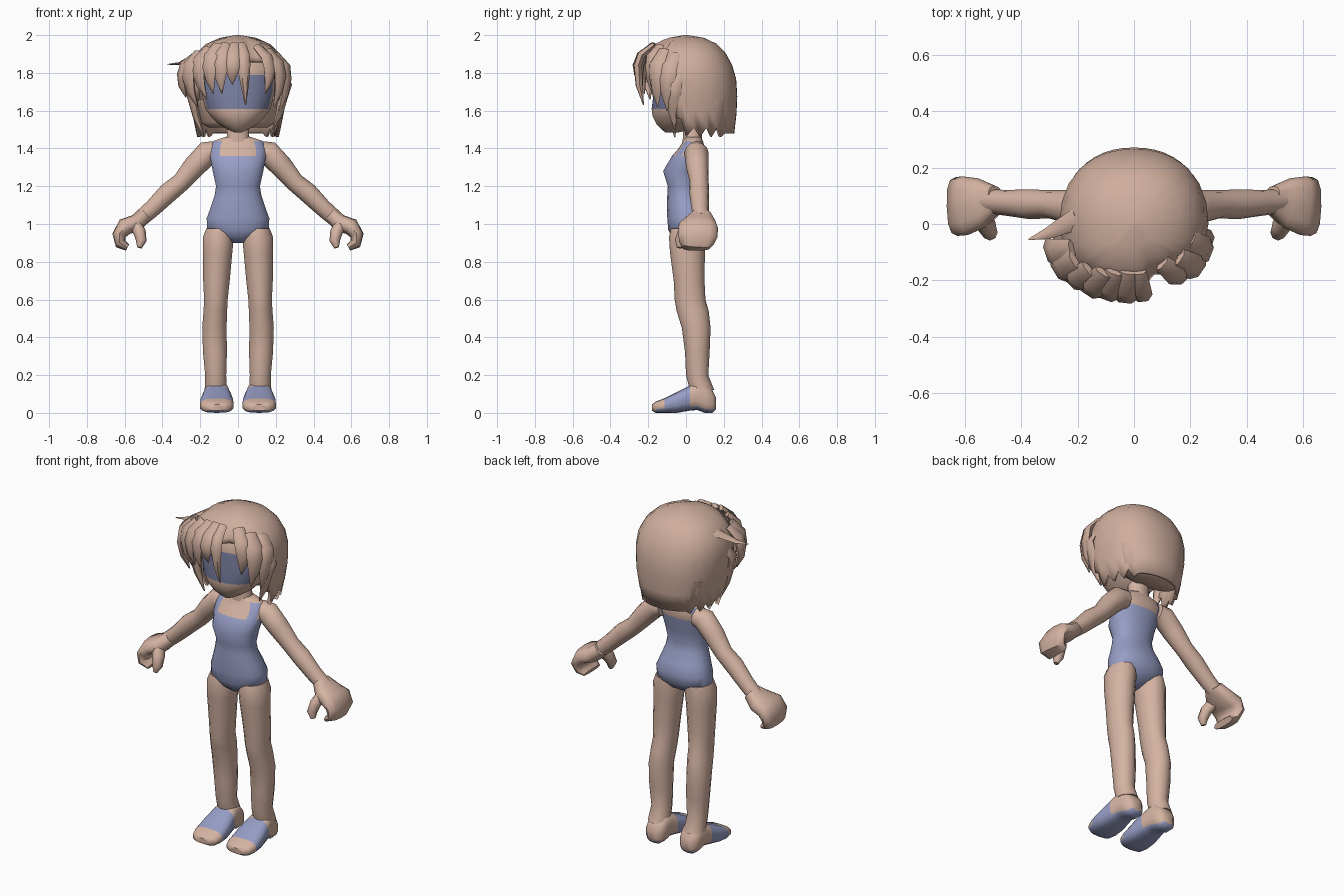
import bpy, bmesh, math
from mathutils import Vector


def material(name, rgb):
    m = bpy.data.materials.new(name)
    m.diffuse_color = (*rgb, 1)
    return m


SKIN = material("warm skin", (0.66, 0.45, 0.36))
HAIR = material("tan hair", (0.62, 0.42, 0.335))
BLUE = material("soft blue", (0.31, 0.34, 0.56))
BAND = material("dusky blue", (0.20, 0.22, 0.37))


def rounded(a, p):
    """Point on a unit superellipse; p < 1 is boxier."""
    c, s = math.cos(a), math.sin(a)
    return math.copysign(abs(c) ** p, c), math.copysign(abs(s) ** p, s)


def loft(name, rings, mats, rule=None, mirror=False):
    """Skin closed rings, cap both ends, colour faces by a rule."""
    bm = bmesh.new()
    vs = [[bm.verts.new(p) for p in r] for r in rings]
    n = len(rings[0])
    for a, b in zip(vs, vs[1:]):
        for i in range(n):
            j = (i + 1) % n
            bm.faces.new((a[i], a[j], b[j], b[i]))
    bm.faces.new(vs[0])
    bm.faces.new(vs[-1])
    bmesh.ops.recalc_face_normals(bm, faces=bm.faces)
    if rule:
        for f in bm.faces:
            f.material_index = rule(f.calc_center_median(), f.normal)
    return finish(name, bm, mats, mirror)


def finish(name, bm, mats, mirror=False):
    me = bpy.data.meshes.new(name)
    bm.to_mesh(me)
    bm.free()
    for m in mats:
        me.materials.append(m)
    ob = bpy.data.objects.new(name, me)
    bpy.context.collection.objects.link(ob)
    if mirror:
        ob.modifiers.new("mirror", 'MIRROR')
    return ob


def stack(sections, n=16, p=0.9):
    """Horizontal rings from (z, x centre, half width, y front, y back)."""
    rings = []
    for z, cx, hx, y0, y1 in sections:
        pts = [rounded(2 * math.pi * (i + 0.5) / n, p) for i in range(n)]
        rings.append([Vector((cx + hx * c, (y0 + y1) / 2 + (y1 - y0) / 2 * s, z)) for c, s in pts])
    return rings


def tube(path, side, n=10, p=1.0):
    """Rings along a path of (x, y, z, half width along side, half thickness)."""
    pts = [Vector(q[:3]) for q in path]
    rings = []
    for k, q in enumerate(path):
        t = (pts[min(k + 1, len(pts) - 1)] - pts[max(k - 1, 0)]).normalized()
        u = Vector(side)
        u = (u - t * t.dot(u)).normalized()
        v = t.cross(u)
        ring = []
        for i in range(n):
            c, s = rounded(2 * math.pi * i / n, p)
            ring.append(pts[k] + u * c * q[3] + v * s * q[4])
        rings.append(ring)
    return rings


# Torso with swimsuit: blue below the neckline, plus shoulder straps
def suit(c, n):
    return 1 if c.z < 1.365 or (0.095 < abs(c.x) < 0.135 and c.z < 1.445) else 0


loft("torso", stack([
    (0.90, 0, 0.03, -0.04, 0.03), (0.93, 0, 0.10, -0.075, 0.08),
    (0.97, 0, 0.165, -0.095, 0.115), (1.03, 0, 0.167, -0.10, 0.125),
    (1.09, 0, 0.145, -0.102, 0.105), (1.15, 0, 0.125, -0.10, 0.075),
    (1.20, 0, 0.117, -0.097, 0.065), (1.28, 0, 0.135, -0.122, 0.08),
    (1.36, 0, 0.15, -0.075, 0.095), (1.40, 0, 0.15, -0.04, 0.10),
    (1.44, 0, 0.13, -0.015, 0.09), (1.46, 0, 0.07, -0.01, 0.08)], 24), [SKIN, BLUE], suit)
loft("neck", stack([(1.42, 0, 0.075, -0.02, 0.09), (1.47, 0, 0.06, -0.018, 0.085),
                    (1.58, 0, 0.06, -0.02, 0.09)], 12), [SKIN])

# Legs
loft("legs", stack([
    (0.16 - 0.04, 0.118, 0.06, 0.02, 0.15), (0.20, 0.118, 0.057, 0.0, 0.118),
    (0.32, 0.122, 0.065, -0.005, 0.125), (0.45, 0.125, 0.066, -0.022, 0.13),
    (0.54, 0.12, 0.064, -0.05, 0.12), (0.60, 0.117, 0.064, -0.06, 0.103),
    (0.70, 0.114, 0.072, -0.065, 0.098), (0.85, 0.108, 0.08, -0.085, 0.10),
    (0.93, 0.104, 0.084, -0.09, 0.105), (0.975, 0.10, 0.07, -0.08, 0.10)], 14, 1.0),
    [SKIN], mirror=True)

# Feet with a blue strap and sole: (y, half width, bottom, top)
feet = [(-0.18, 0.045, 0.012, 0.045), (-0.16, 0.076, 0.0, 0.06), (-0.115, 0.09, 0.0, 0.077),
        (-0.05, 0.087, 0.0, 0.11), (0.02, 0.076, 0.012, 0.145), (0.06, 0.066, 0.015, 0.165),
        (0.10, 0.064, 0.0, 0.165), (0.14, 0.055, 0.0, 0.12), (0.16, 0.03, 0.02, 0.08)]
rings = []
for y, w, z0, z1 in feet:
    pts = [rounded(2 * math.pi * (i + 0.5) / 14, 0.7) for i in range(14)]
    rings.append([Vector((0.112 + w * c, y, (z0 + z1) / 2 + (z1 - z0) / 2 * s)) for c, s in pts])
loft("feet", rings, [SKIN, BLUE],
     lambda c, n: 1 if -0.115 < c.y < 0.02 or n.z < -0.6 or (c.y > 0.06 and c.z < 0.02) else 0, True)

# Arms, palms with curled fingers, thumbs
arm = [(0.11, .055, 1.385, .055), (0.16, .055, 1.378, .064), (0.23, .06, 1.305, .06),
       (0.30, .07, 1.222, .05), (0.37, .07, 1.165, .053), (0.45, .075, 1.085, .046),
       (0.52, .08, 1.025, .043)]
loft("arms", tube([(*a, a[3]) for a in arm], (0, 1, 0), 12), [SKIN], mirror=True)
loft("hands", tube([
    (0.49, .085, 1.05, .05, .04), (0.54, .075, 1.005, .088, .046), (0.60, .065, .985, .105, .046),
    (0.63, .062, .94, .105, .036), (0.622, .055, .895, .09, .03), (0.585, .055, .875, .075, .018)],
    (0, 1, 0), 12, 0.75), [SKIN], mirror=True)
loft("thumbs", tube([(0.545, .03, 1.0, .04, .035), (0.52, -.01, .955, .036, .033),
                     (0.512, -.03, .91, .03, .028), (0.522, -.035, .875, .015, .013)],
                    (0, 1, 0), 8), [SKIN], mirror=True)

# Head with a blue band across the eyes
loft("head", stack([
    (1.485, 0, 0.02, -0.11, -0.04), (1.50, 0, 0.055, -0.13, 0.03), (1.53, 0, 0.105, -0.158, 0.08),
    (1.57, 0, 0.145, -0.178, 0.12), (1.61, 0, 0.175, -0.183, 0.14), (1.70, 0, 0.195, -0.172, 0.16),
    (1.79, 0, 0.20, -0.175, 0.17), (1.87, 0, 0.18, -0.165, 0.16), (1.93, 0, 0.12, -0.10, 0.10)], 24),
    [SKIN, BAND], lambda c, n: 1 if 1.61 < c.z < 1.79 and n.y < -0.3 else 0)

# Hair cap: profile rows of (z, half width, front depth, back depth)
PROFILE = [(2.0, .012, .01, .01), (1.985, .10, .10, .10), (1.95, .175, .17, .17),
           (1.90, .225, .21, .215), (1.83, .258, .225, .25), (1.75, .265, .23, .27),
           (1.65, .255, .215, .272), (1.55, .235, .2, .265), (1.44, .212, .18, .25)]


def profile_at(z):
    for a, b in zip(PROFILE, PROFILE[1:]):
        if z >= b[0]:
            t = (a[0] - z) / (a[0] - b[0])
            return [a[k] + (b[k] - a[k]) * t for k in (1, 2, 3)]
    return PROFILE[-1][1:]


N = 48
cap = [[] for _ in PROFILE]
for i in range(N):
    a = 2 * math.pi * i / N
    c, s = rounded(a, 0.9)
    f = -math.sin(a)
    bottom = 1.86 if f > 0.66 else 1.48 + 0.38 * max(0, f)
    if -0.75 < f < 0.66:                       # jagged side tips
        bottom += 0.03 if i % 2 else -0.02
    for k, row in enumerate(PROFILE):
        z = 2 - (2 - row[0]) * (2 - bottom) / 0.56
        rx, yf, yb = profile_at(z)
        if c > 0.25:                           # flatter on the parted side
            yf *= 0.85
        cap[k].append(Vector((rx * c, s * (yb if s > 0 else yf), z)))
bm = bmesh.new()
rows = [[bm.verts.new(p) for p in r] for r in cap]
for a, b in zip(rows, rows[1:]):
    for i in range(N):
        bm.faces.new((a[i], b[i], b[(i + 1) % N], a[(i + 1) % N]))
bm.faces.new(rows[0])
bmesh.ops.recalc_face_normals(bm, faces=bm.faces)
shell = finish("hair_cap", bm, [HAIR]).modifiers.new("thickness", 'SOLIDIFY')
shell.thickness = 0.02
shell.offset = -1
loft("hair_underside", stack([(1.51, 0, 0.16, 0.07, 0.21), (1.54, 0, 0.20, 0.03, 0.24),
                              (1.66, 0, 0.225, 0.0, 0.25)], 16), [HAIR])

# Hair locks: root, bulge, tip, width
locks = [
    ((-.22, -.09, 1.90), (-.295, -.10, 1.79), (-.275, -.09, 1.67), .055),
    ((-.21, -.13, 1.91), (-.265, -.16, 1.78), (-.215, -.15, 1.62), .055),
    ((-.16, -.16, 1.93), (-.215, -.20, 1.81), (-.165, -.19, 1.66), .05),
    ((-.11, -.17, 1.95), (-.155, -.235, 1.83), (-.13, -.22, 1.69), .048),
    ((-.07, -.17, 1.95), (-.095, -.25, 1.84), (-.085, -.23, 1.69), .046),
    ((-.02, -.17, 1.95), (-.03, -.26, 1.84), (-.03, -.235, 1.74), .046),
    ((.02, -.17, 1.95), (.03, -.255, 1.84), (.04, -.225, 1.63), .036),
    ((.10, -.14, 1.94), (.17, -.185, 1.83), (.145, -.175, 1.69), .045),
    ((.16, -.12, 1.92), (.225, -.155, 1.79), (.19, -.15, 1.62), .05),
    ((.20, -.06, 1.90), (.255, -.10, 1.77), (.22, -.10, 1.60), .05),
    ((.235, -.04, 1.80), (.24, -.07, 1.68), (.185, -.06, 1.50), .045),
    ((-.235, -.04, 1.80), (-.245, -.07, 1.68), (-.18, -.06, 1.46), .045)]
for k, (r, b, t, w) in enumerate(locks):
    r, b, t = Vector(r), Vector(b), Vector(t)
    m = (b + t) / 2 + Vector((b.x, b.y, 0)) * 0.03
    out = Vector((b.x, b.y, 0)).normalized()
    side = (-out.y, out.x, 0)
    path = [(*r, w * .7, .015), (*((r + b) / 2 + out * .025), w * .95, .022), (*b, w, .024),
            (*m, w * .6, .02), (*t, .003, .003)]
    loft("hair_lock_%d" % (k + 1), tube(path, side, 6), [HAIR])
loft("hair_flick", tube([(-.20, .02, 1.90, .04, .02), (-.26, -.01, 1.875, .03, .012),
                         (-.31, -.035, 1.85, .02, .008), (-.375, -.055, 1.845, .002, .002)],
                        (0, 1, 0), 6), [HAIR])

# Smooth shading with sharp creases kept
for ob in bpy.context.scene.objects:
    ob.select_set(True)
    bpy.context.view_layer.objects.active = ob
bpy.ops.object.shade_smooth_by_angle(angle=math.radians(50))
